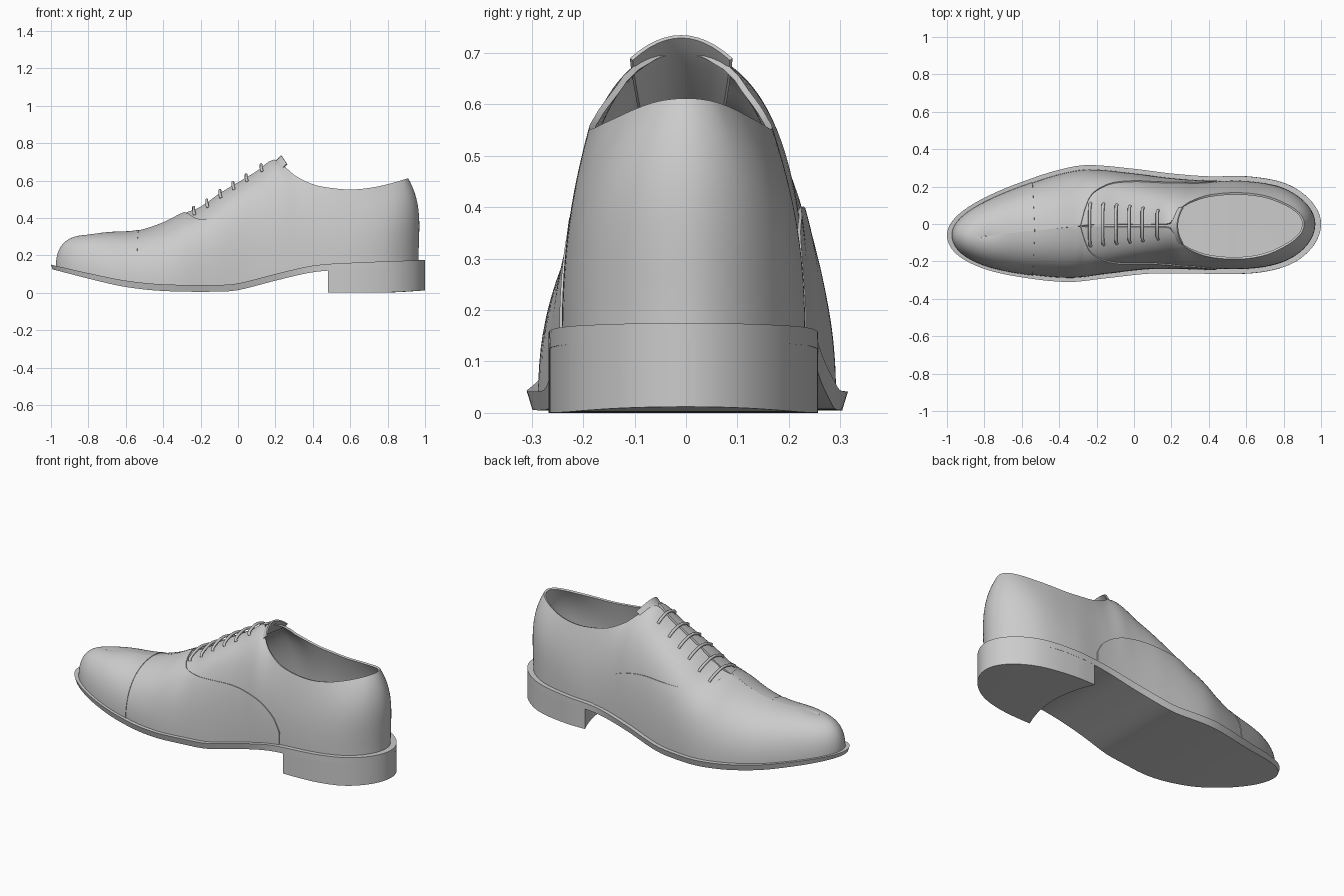
import bpy
import bmesh
from math import acos, cos, pi
from mathutils import Vector

old = bpy.data.objects.get("Cube")
if old:
    bpy.data.objects.remove(old)

leather = bpy.data.materials.new("grey_leather")
leather.use_nodes = True
GREY = (0.6, 0.6, 0.6, 1)
leather.diffuse_color = GREY
leather.node_tree.nodes["Principled BSDF"].inputs["Base Color"].default_value = GREY


def angle(x):
    return acos(max(-1, min(1, -x)))


def profile(*keys, rounded=False):
    """Smooth curve through key points; rounded ones close bluntly at both ends."""
    warp = angle if rounded else float
    px = [warp(k[0]) for k in keys]
    py = [k[1] for k in keys]
    last = len(keys) - 1

    def slope(i):
        a, b = max(i - 1, 0), min(i + 1, last)
        return (py[b] - py[a]) / (px[b] - px[a])

    def value(x):
        x = max(px[0], min(px[last], warp(x)))
        i = 0
        while i < last - 1 and x > px[i + 1]:
            i += 1
        h = px[i + 1] - px[i]
        u = (x - px[i]) / h
        w = u * u * (3 - 2 * u)
        return (py[i] * (1 - w) + py[i + 1] * w
                + h * u * (1 - u) * ((1 - u) * slope(i) - u * slope(i + 1)))
    return value


def spread(start, end, count):
    """Stations along the shoe, packed closer at the rounded ends."""
    a, b = angle(start), angle(end)
    return [-cos(a + (b - a) * i / count) for i in range(count + 1)]


def build(name, rows, ring=False, cap=False, shell=0, side=1):
    """Skin a grid of points, optionally closed, capped or thickened."""
    bm = bmesh.new()
    grid = [[bm.verts.new(p) for p in row] for row in rows]
    n = len(rows[0])
    for a, b in zip(grid, grid[1:]):
        for j in range(n if ring else n - 1):
            k = (j + 1) % n
            bm.faces.new((a[j], a[k], b[k], b[j]))
    if cap:
        for row in (grid[0], grid[-1]):
            for j in range(n // 2 - 1):
                bm.faces.new((row[j], row[j + 1], row[n - 2 - j], row[n - 1 - j]))
    bmesh.ops.remove_doubles(bm, verts=bm.verts, dist=0.0005)
    if ring:
        bmesh.ops.recalc_face_normals(bm, faces=bm.faces)
    mesh = bpy.data.meshes.new(name)
    bm.to_mesh(mesh)
    bm.free()
    obj = bpy.data.objects.new(name, mesh)
    bpy.context.collection.objects.link(obj)
    mesh.materials.append(leather)
    bpy.ops.object.select_all(action='DESELECT')
    obj.select_set(True)
    bpy.context.view_layer.objects.active = obj
    if shell:
        mod = obj.modifiers.new("thickness", 'SOLIDIFY')
        mod.thickness = shell
        mod.offset = side
        bpy.ops.object.modifier_apply(modifier=mod.name)
    bpy.ops.object.shade_smooth_by_angle(angle=0.7)
    return obj


# Outline and height of the sole
left = profile((-1, -.06), (-.95, .04), (-.8, .14), (-.6, .225), (-.4, .29), (-.25, .315),
               (0, .295), (.2, .27), (.4, .255), (.6, .255), (.8, .22), (.92, .15), (1, 0),
               rounded=True)
right = profile((-1, -.06), (-.95, -.16), (-.8, -.24), (-.6, -.285), (-.35, -.31),
                (-.15, -.29), (.1, -.265), (.6, -.265), (.8, -.23), (.92, -.16), (1, 0),
                rounded=True)
sole_top = profile((-1, .15), (-.8, .105), (-.6, .065), (-.4, .045), (-.1, .042), (0, .05),
                   (.2, .1), (.4, .145), (.6, .16), (1, .175))
sole_edge = profile((-1, .025), (-.6, .035), (1, .035))

# Ridge, collar and wall fullness of the upper
FIT = .965
ridge_x = profile((-1, -.8), (-.93, -.77), (-.75, -.67), (-.5, -.48), (-.3, -.29), (.3, .29),
                  (.6, .58), (.85, .8), (.95, .88), (1, .91))
ridge_y = profile((-1, -.07), (-.5, -.03), (-.25, -.01), (.6, -.01), (1, 0))
ridge_z = profile((-.8, .3), (-.7, .315), (-.54, .326), (-.4, .37), (-.3, .42), (-.2, .46),
                  (-.1, .53), (0, .59), (.1, .65), (.19, .712), (.25, .675), (.3, .63),
                  (.4, .58), (.5, .56), (.6, .552), (.7, .56), (.8, .58), (.91, .612))
gap = profile((-1, 0), (-.3, 0), (-.26, .006), (.16, .008), (.2, .015), (.23, .055),
              (.26, .095), (.31, .13), (.41, .165), (.57, .178), (.73, .16), (.86, .115),
              (.95, .065), (1, 0), rounded=True)
rise = profile((-1, .75), (-.5, .65), (-.2, .78), (.2, .76), (.35, .5), (.6, .4), (1, .4))
flare = profile((-1, .6), (-.4, .58), (0, .62), (.2, .5), (.3, .6), (.6, .7), (.8, 1), (1, 1.5))
drop = profile((-1, 0), (-.5, .01), (-.2, .03), (.2, .03), (.27, .07), (.4, .12), (1, .15))


def wall(s, side, t):
    """Point on the upper: s along the shoe, side +1 or -1, t from sole to top."""
    y = (left if side > 0 else right)(s)
    inset = .03 * max(0, 1 - s * s) ** .5
    foot = Vector((s * FIT, y - side * inset, sole_top(s) - .01))
    xt = ridge_x(s)
    top = Vector((xt, ridge_y(s) + side * gap(s), ridge_z(xt)))
    low = foot + Vector((0, 0, rise(s) * (top.z - foot.z)))
    out = (foot - top) * flare(s)
    high = top + Vector((out.x, out.y, -drop(s)))
    r = 1 - t
    return foot * r ** 3 + low * 3 * r * r * t + high * 3 * r * t * t + top * t ** 3


def column(s, side, end=1, count=24):
    return [wall(s, side, end * i / count) for i in range(count + 1)]


# Upper body
stations = spread(-1, 1, 110)
build("upper", [column(s, 1) for s in stations]
      + [column(s, -1) for s in reversed(stations)], shell=.012, side=-1)

# Overlapping vamp and toe cap
seam_z = profile((-.28, .43), (-.26, .415), (-.22, .392), (-.1, .39), (.1, .4), (.2, .39),
                 (.3, .36), (.4, .29), (.44, .22))


def seam(s, side):
    x = s * FIT
    if x < -.28:
        return 1
    lo, hi = 0, 1
    for step in range(20):
        mid = (lo + hi) / 2
        if wall(s, side, mid).z < seam_z(x):
            lo = mid
        else:
            hi = mid
    return lo


def overlay(name, end, thick):
    span = spread(-1, end / FIT, 90)
    rows = [column(s, -1, seam(s, -1)) for s in reversed(span)]
    rows += [column(s, 1, seam(s, 1)) for s in span]
    build(name, rows, shell=thick)


overlay("vamp", .44, .006)
overlay("toe_cap", -.54, .009)


# Sole and heel: slabs lofted from toe to back
ACROSS = [i / 6 - 1 for i in range(13)]


def slab(name, start, top, bottom, tuck, hollow):
    rows = []
    for s in spread(start, 1, 80):
        a, b = right(s), left(s)
        mid, half = (a + b) / 2, (b - a) / 2
        fade = hollow * (1 - s) / (1 - start)
        top_row, low_row = [], []
        for v in ACROSS:
            x = s + fade * (1 - v * v)
            top_row.append(Vector((x, mid + v * half, top(s))))
            low_row.append(Vector((x * (1 - tuck(s)), mid + v * half * (1 - 4 * tuck(s)),
                                   bottom(s))))
        rows.append(top_row + low_row[::-1])
    build(name, rows, ring=True, cap=start > -1)


def sole_bottom(s):
    return sole_top(s) - sole_edge(s)


slab("sole", -1, sole_top, sole_bottom,
     profile((-1, .008), (.2, .008), (.48, 0), (1, 0)), 0)
slab("heel", .48, lambda s: sole_bottom(s) + .004,
     profile((.48, 0), (.8, .002), (1, .012)), lambda s: 0, .06)


# Insole and heel pad inside the shoe
def lining(name, start, end, lift, bow):
    rows = []
    for s in spread(start, end, 50):
        a, b = wall(s, -1, .08), wall(s, 1, .08)
        fade = bow * (end - s) / (end - start)
        row = [a.lerp(b, (v + 1) / 2) + Vector((fade * (1 - v * v), 0, 0)) for v in ACROSS]
        for p in row:
            p.z = sole_top(s) + lift
        rows.append([p.lerp(Vector((p.x, 0, p.z)), .03) for p in row])
    build(name, [r[::-1] for r in rows], shell=.004)


lining("insole", -.9, .98, .02, 0)
lining("heel_pad", .53, .97, .026, .05)

# Tongue under the lacing
tongue_z = profile((-.26, .42), (-.1, .515), (.1, .635), (.2, .705), (.23, .735))
rows = []
for i in range(25):
    x = -.26 + .49 * i / 24
    half = .05 + .05 * i / 24
    rows.append([Vector((x + .03 * v * v, ridge_y(x) + half * v,
                         tongue_z(x) - 4.5 * (half * v) ** 2)) for v in ACROSS[::-1]])
build("tongue", rows, shell=.008, side=-1)


# Laces
def cord(name, points, radius):
    curve = bpy.data.curves.new(name, 'CURVE')
    curve.dimensions = '3D'
    curve.bevel_depth = radius
    curve.bevel_resolution = 2
    curve.use_fill_caps = True
    line = curve.splines.new('POLY')
    line.points.add(len(points) - 1)
    for target, p in zip(line.points, points):
        target.co = (*p, 1)
    line.use_smooth = True
    curve.materials.append(leather)
    bpy.context.collection.objects.link(bpy.data.objects.new(name, curve))


for n, x in enumerate((-.23, -.16, -.09, -.02, .05, .13)):
    reach = .76 + .01 * n
    arm = [(reach, 0), (reach + .01, .01), (.86, .013), (.93, .013), (.98, .013)]
    lift = [[wall(x / FIT, side, t) + Vector((-up / 2, 0, up)) for t, up in arm]
            for side in (1, -1)]
    cord(f"lace_{n + 1}", lift[0] + lift[1][::-1], .008)
